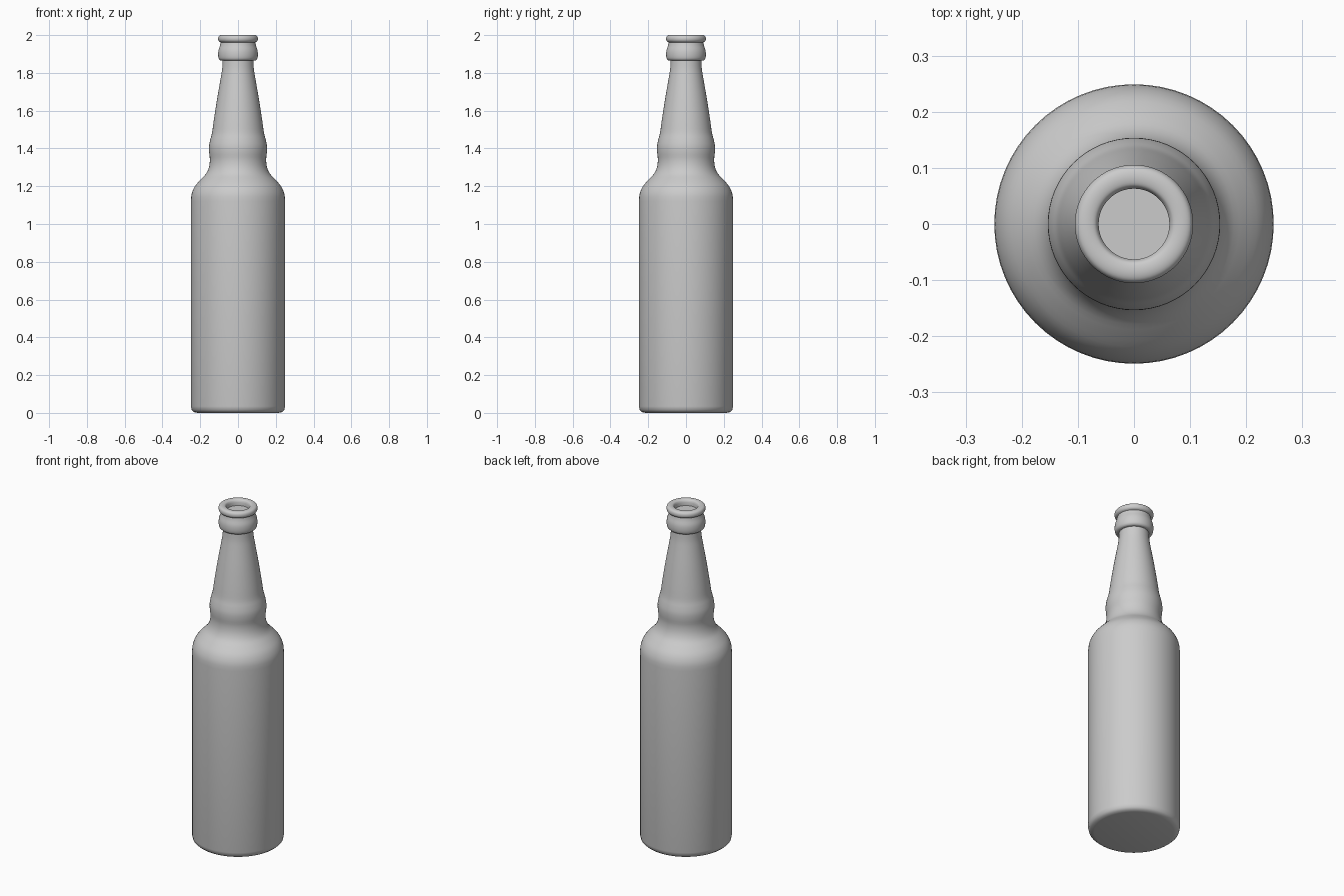
import bpy, bmesh, math
from mathutils import Vector

if "Cube" in bpy.data.objects:
    bpy.data.objects.remove(bpy.data.objects["Cube"], do_unlink=True)

# Grey material for the whole bottle
grey = bpy.data.materials.new("plain grey")
grey.use_nodes = True
colour = (0.6, 0.6, 0.6, 1)
grey.diffuse_color = colour
grey.node_tree.nodes["Principled BSDF"].inputs["Base Color"].default_value = colour


def smooth(points, steps=3):
    """Catmull-Rom curve through (radius, height) points."""
    pts = [Vector(p) for p in points]
    pts = [pts[0]] + pts + [pts[-1]]
    out = []
    for a, b, c, d in zip(pts, pts[1:], pts[2:], pts[3:]):
        for i in range(steps):
            t = i / steps
            out.append(b + 0.5 * t * (c - a + t * (2*a - 5*b + 4*c - d + t * (3*(b - c) + d - a))))
    return out + [pts[-1]]


# Profile sections from the base up
base = [(0, 0), (0.215, 0), (0.233, 0.004), (0.245, 0.015), (0.249, 0.035)]
shoulder = [(0.249, 1.12), (0.245, 1.16), (0.228, 1.2), (0.198, 1.235), (0.17, 1.265),
            (0.154, 1.3), (0.149, 1.34)]
neck = [(0.153, 1.38), (0.153, 1.415), (0.146, 1.45), (0.137, 1.485), (0.128, 1.55),
        (0.111, 1.66), (0.092, 1.77), (0.084, 1.82), (0.081, 1.865)]
collar = [(0.094, 1.866), (0.102, 1.875), (0.105, 1.895), (0.103, 1.92), (0.095, 1.945), (0.091, 1.962)]
lip = [(0.1, 1.966), (0.105, 1.975), (0.105, 1.987), (0.1, 1.996), (0.09, 2.0), (0.078, 2.0),
       (0.068, 1.996), (0.063, 1.985)]
mouth = [(0.063, 1.965), (0, 1.965)]
profile = ([Vector(p) for p in base] + smooth(shoulder + neck) + smooth(collar)
           + smooth(lip) + [Vector(p) for p in mouth])

# Lathe the profile around the vertical axis
bm = bmesh.new()
verts = [bm.verts.new((p.x, 0, p.y)) for p in profile]
edges = [bm.edges.new(pair) for pair in zip(verts, verts[1:])]
bmesh.ops.spin(bm, geom=verts + edges, cent=(0, 0, 0), axis=(0, 0, 1),
               angle=math.tau, steps=64, use_duplicate=False)
bmesh.ops.remove_doubles(bm, verts=bm.verts, dist=0.0002)
bmesh.ops.recalc_face_normals(bm, faces=bm.faces)
mesh = bpy.data.meshes.new("bottle")
bm.to_mesh(mesh)
bm.free()
mesh.materials.append(grey)
bottle = bpy.data.objects.new("bottle", mesh)
bpy.context.collection.objects.link(bottle)
bpy.context.view_layer.objects.active = bottle
bottle.select_set(True)
bpy.ops.object.shade_smooth_by_angle(angle=math.radians(50))
